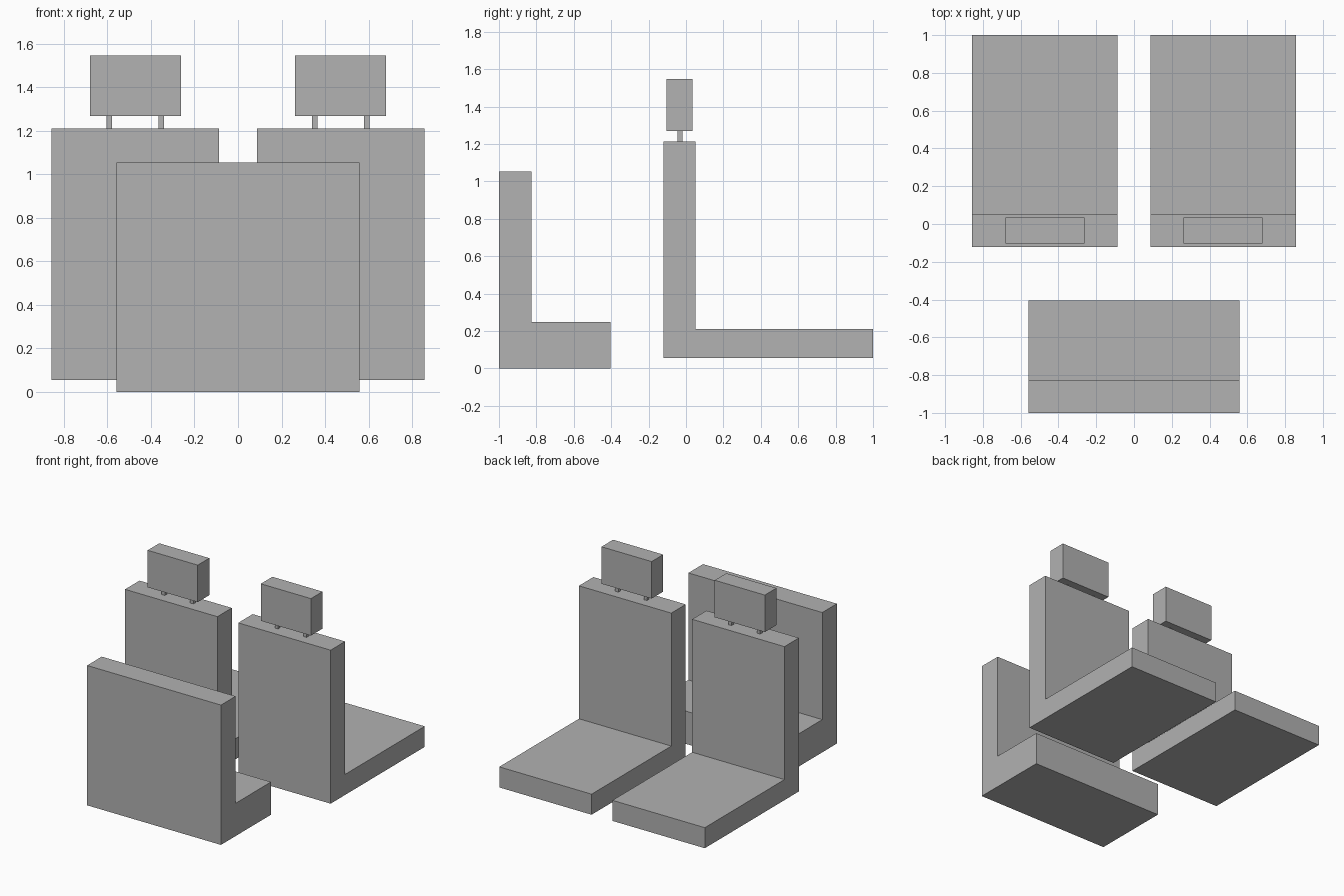
import bpy
import bmesh

if "Cube" in bpy.data.objects:
    bpy.data.objects.remove(bpy.data.objects["Cube"])

# One flat grey for every part
grey = bpy.data.materials.new("seat grey")
grey.diffuse_color = (0.445, 0.445, 0.445, 1)
grey.use_nodes = True
grey.node_tree.nodes["Principled BSDF"].inputs["Base Color"].default_value = grey.diffuse_color


def finish(name, bm):
    bmesh.ops.recalc_face_normals(bm, faces=bm.faces)
    mesh = bpy.data.meshes.new(name)
    bm.to_mesh(mesh)
    bm.free()
    mesh.materials.append(grey)
    obj = bpy.data.objects.new(name, mesh)
    bpy.context.collection.objects.link(obj)
    return obj


def extrude_x(name, profile, x0, x1):
    """Extrude a (y, z) profile from x0 to x1."""
    bm = bmesh.new()
    face = bm.faces.new([bm.verts.new((x0, y, z)) for y, z in profile])
    new = bmesh.ops.extrude_face_region(bm, geom=[face])["geom"]
    verts = [v for v in new if isinstance(v, bmesh.types.BMVert)]
    bmesh.ops.translate(bm, verts=verts, vec=(x1 - x0, 0, 0))
    return finish(name, bm)


def l_seat(name, centre, width, y0, y_back, y1, z0, z_seat, z1):
    """Backrest and cushion in one L-shaped block."""
    profile = [(y0, z0), (y1, z0), (y1, z_seat),
               (y_back, z_seat), (y_back, z1), (y0, z1)]
    return extrude_x(name, profile, centre - width / 2, centre + width / 2)


def box(name, centre, width, y0, y1, z0, z1):
    profile = [(y0, z0), (y1, z0), (y1, z1), (y0, z1)]
    return extrude_x(name, profile, centre - width / 2, centre + width / 2)


# Low wide seat at the front
l_seat("wide_seat", 0, 1.116, -1.0, -0.826, -0.404, 0.0, 0.247, 1.054)

# Pair of tall seats with headrests on posts
for side, sx in (("left", -1), ("right", 1)):
    cx = sx * 0.472
    l_seat(side + "_seat", cx, 0.77, -0.121, 0.051, 1.0, 0.055, 0.21, 1.212)
    box(side + "_headrest", cx, 0.418, -0.104, 0.034, 1.268, 1.547)
    for label, dx in (("outer", sx * 0.119), ("inner", -sx * 0.119)):
        box(f"{side}_{label}_post", cx + dx, 0.026, -0.046, -0.02, 1.212, 1.268)
